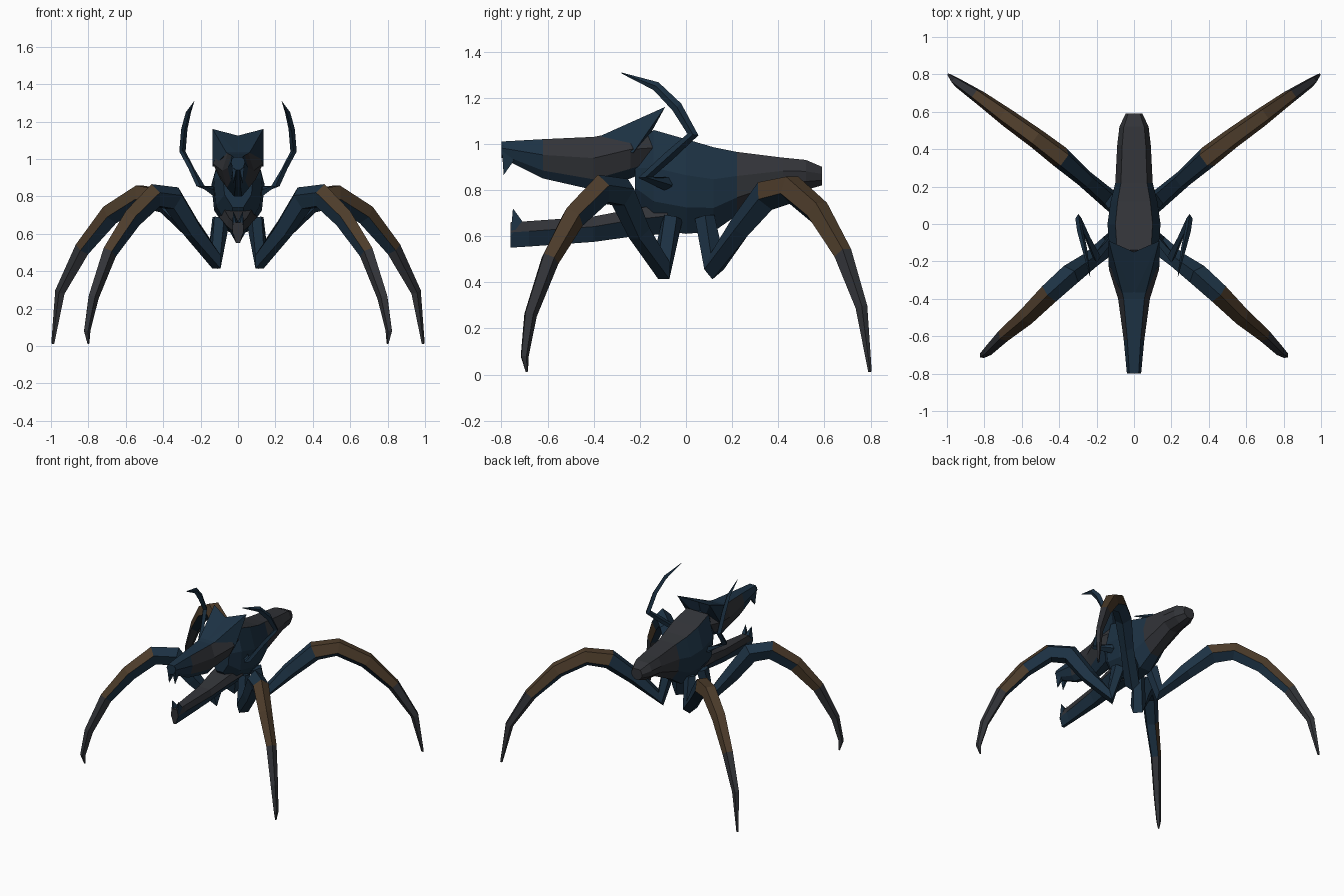
import bpy, bmesh, math
from mathutils import Vector


def material(name, rgb):
    m = bpy.data.materials.new(name)
    m.diffuse_color = (*rgb, 1)
    return m


MATS = [material("navy", (0.012, 0.032, 0.058)),
        material("dusk", (0.032, 0.034, 0.040)),
        material("bronze", (0.075, 0.046, 0.024))]


def finish(bm, name, tint, mirror):
    """Turn a bmesh into a flat-shaded object, tinting each face by position."""
    bmesh.ops.recalc_face_normals(bm, faces=bm.faces[:])
    bm.normal_update()
    for f in bm.faces:
        f.material_index = tint(f.calc_center_median(), f.normal)
    me = bpy.data.meshes.new(name)
    bm.to_mesh(me)
    bm.free()
    for m in MATS:
        me.materials.append(m)
    ob = bpy.data.objects.new(name, me)
    bpy.context.collection.objects.link(ob)
    if mirror:
        ob.modifiers.new("mirror", 'MIRROR').use_mirror_merge = False
    return ob


def skin(name, rings, tint, mirror=False):
    """Bridge a list of equal-length rings and cap both ends."""
    bm = bmesh.new()
    vs = [[bm.verts.new(p) for p in r] for r in rings]
    n = len(vs[0])
    for a, b in zip(vs, vs[1:]):
        for i in range(n):
            j = (i + 1) % n
            bm.faces.new((a[i], a[j], b[j], b[i]))
    bm.faces.new(vs[0])
    bm.faces.new(vs[-1])
    return finish(bm, name, tint, mirror)


def loft(name, half, stations, tint):
    """Symmetric cross-section swept along y: station = (y, half width, bottom, top)."""
    prof = half + [(-u, v) for u, v in reversed(half)]
    return skin(name, [[(u * w, y, lo + v * (hi - lo)) for u, v in prof]
                       for y, w, lo, hi in stations], tint)


def limb(name, path, side, tint, sides=5, flat=0.85):
    """Tapered tube along (x, y, z, radius) points; mirrored across x."""
    pts = [Vector(p[:3]) for p in path]
    side = Vector(side).normalized()
    rings = []
    for i, p in enumerate(pts):
        t = Vector()
        if i > 0:
            t += (p - pts[i - 1]).normalized()
        if i < len(pts) - 1:
            t += (pts[i + 1] - p).normalized()
        up = t.cross(side).normalized()
        r = path[i][3]
        rings.append([p + r * (math.cos(a) * up + flat * math.sin(a) * side)
                      for a in (2 * math.pi * k / sides for k in range(sides))])
    return skin(name, rings, tint, True)


def hull(name, pts, tint):
    bm = bmesh.new()
    for p in pts:
        bm.verts.new(p)
    bmesh.ops.convex_hull(bm, input=bm.verts[:])
    return finish(bm, name, tint, True)


def navy(c, n):
    return 0


def dusk(c, n):
    return 1


# Body: broad shoulders tapering to a blunt tail
loft("body", [(0.7, 1), (1, 0.62), (0.9, 0.28), (0.35, 0)],
     [(-0.22, 0.08, 0.74, 0.99), (-0.14, 0.13, 0.63, 1.06), (0.0, 0.142, 0.61, 1.02),
      (0.12, 0.125, 0.62, 0.985), (0.22, 0.10, 0.69, 0.965), (0.42, 0.09, 0.79, 0.94),
      (0.52, 0.078, 0.80, 0.93), (0.59, 0.045, 0.82, 0.90)],
     lambda c, n: 1 if n.z > 0.5 or c.y > 0.3 else 0)

# Upper skull and snout
loft("upper_jaw", [(0.65, 1), (1, 0.6), (0.7, 0.2), (0.25, 0)],
     [(-0.80, 0.038, 0.94, 1.01), (-0.62, 0.055, 0.85, 1.02), (-0.40, 0.085, 0.80, 1.03),
      (-0.24, 0.135, 0.85, 1.06), (-0.12, 0.10, 0.90, 1.04)],
     lambda c, n: 1 if abs(n.z) < 0.6 and c.y > -0.7 else 0)

# Lower jaw
loft("lower_jaw", [(0.8, 1), (1, 0.6), (0.35, 0)],
     [(-0.76, 0.03, 0.55, 0.66), (-0.68, 0.035, 0.555, 0.665), (-0.40, 0.06, 0.575, 0.685),
      (-0.22, 0.085, 0.60, 0.72), (-0.08, 0.10, 0.61, 0.74)],
     lambda c, n: 1 if n.z > -0.2 else 0)

# Fangs at the tip of each jaw
hull("upper_fangs", [(0.0, -0.80, 1.0), (0.036, -0.80, 1.0), (0.03, -0.73, 0.95),
                     (0.0, -0.73, 0.95), (0.025, -0.79, 0.865)], navy)
hull("lower_fangs", [(0.0, -0.76, 0.6), (0.03, -0.76, 0.6), (0.03, -0.71, 0.665),
                     (0.0, -0.71, 0.665), (0.025, -0.75, 0.72)], navy)

# Swept-back crest ending in two pointed ears
hull("crest", [(0, -0.38, 1.03), (0.06, -0.38, 1.03), (0, -0.15, 1.125), (0.09, -0.14, 1.125),
               (0, -0.2, 0.96), (0.135, -0.09, 1.16), (0.135, -0.23, 0.96)], navy)


def leg_tint(c, n):
    if 0.42 < abs(c.x) < 0.92 and n.z > -0.2:
        return 2 if c.z > 0.5 else 1
    return 1 if c.z < 0.5 and abs(c.x) > 0.6 else 0


# Arched legs
limb("front_legs",
     [(0.09, -0.06, 0.68, 0.05), (0.125, -0.105, 0.465, 0.065), (0.24, -0.20, 0.62, 0.058),
      (0.345, -0.275, 0.785, 0.072), (0.45, -0.37, 0.80, 0.068), (0.57, -0.49, 0.68, 0.058),
      (0.69, -0.59, 0.50, 0.045), (0.775, -0.675, 0.26, 0.032), (0.808, -0.70, 0.08, 0.02),
      (0.80, -0.69, 0.012, 0.006)], (0.58, 0.65, 0), leg_tint)
limb("back_legs",
     [(0.09, 0.08, 0.68, 0.05), (0.125, 0.125, 0.475, 0.065), (0.26, 0.24, 0.64, 0.058),
      (0.39, 0.355, 0.78, 0.072), (0.52, 0.455, 0.805, 0.066), (0.68, 0.57, 0.705, 0.06),
      (0.83, 0.68, 0.52, 0.046), (0.95, 0.76, 0.29, 0.03),
      (0.99, 0.797, 0.012, 0.009)], (0.66, -0.9, 0), leg_tint)

# Small raised arms with curved blades
limb("blade_arms",
     [(0.11, -0.06, 0.82, 0.035), (0.20, -0.175, 0.855, 0.032), (0.25, -0.07, 0.95, 0.022),
      (0.297, 0.03, 1.04, 0.024), (0.287, -0.04, 1.16, 0.024), (0.265, -0.13, 1.25, 0.02),
      (0.235, -0.28, 1.307, 0.002)], (1, 0, 0), navy, sides=4, flat=0.7)
